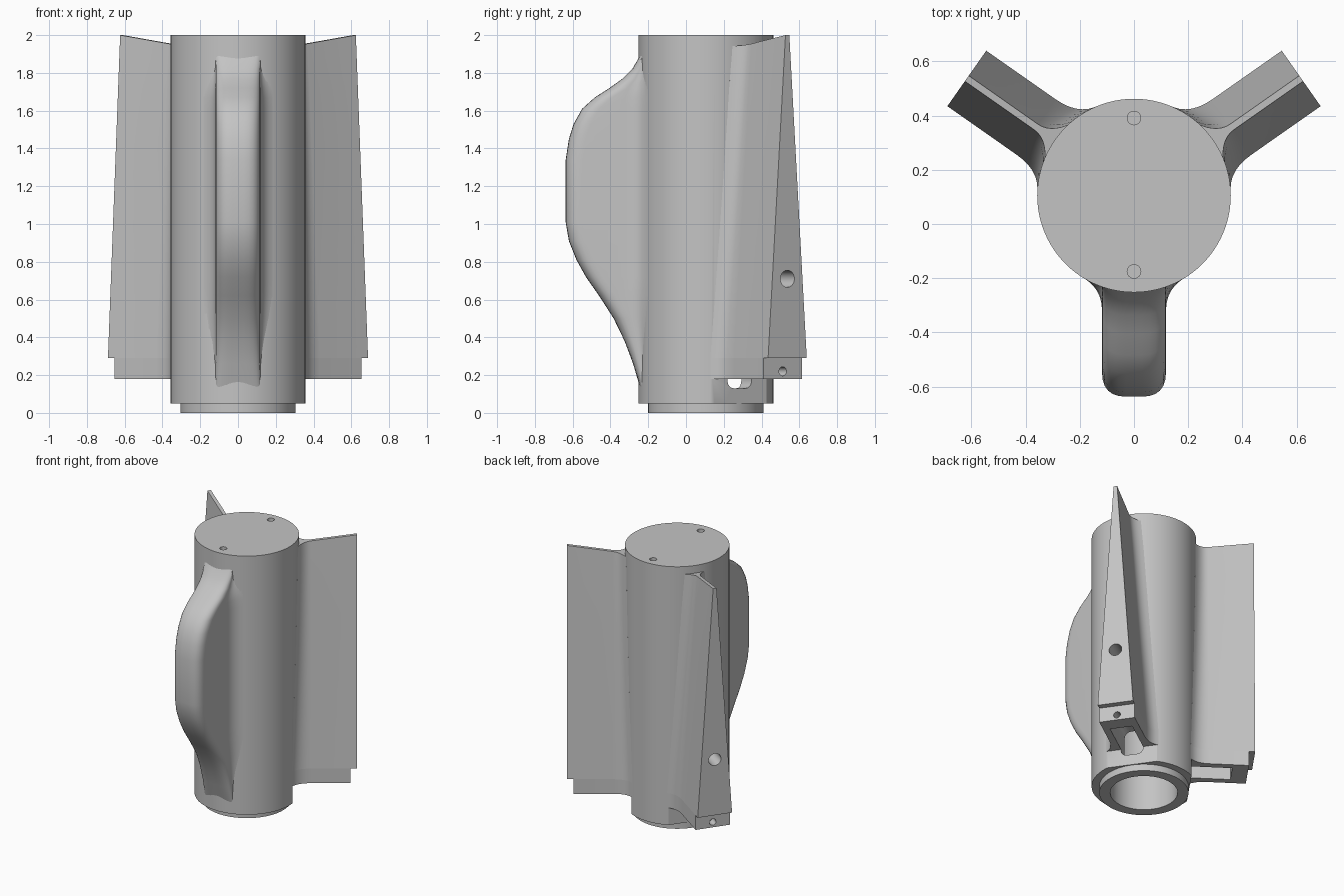
import bpy, bmesh
from math import sin, cos, pi, sqrt, radians
from mathutils import Vector

if "Cube" in bpy.data.objects:
    bpy.data.objects.remove(bpy.data.objects["Cube"])

grey = bpy.data.materials.new("light grey")
grey.use_nodes = True
grey.diffuse_color = (0.55, 0.55, 0.55, 1)
grey.node_tree.nodes["Principled BSDF"].inputs["Base Color"].default_value = (0.55, 0.55, 0.55, 1)

AXIS_Y, RADIUS, BORE, TOP = 0.105, 0.357, 0.23, 2.0
ANGLE = radians(35)
parts = []


def loft(name, rings):
    """Skin a list of equal-length point rings and cap both ends."""
    bm = bmesh.new()
    rows = [[bm.verts.new(p) for p in ring] for ring in rings]
    n = len(rows[0])
    for a, b in zip(rows, rows[1:]):
        for i in range(n):
            j = (i + 1) % n
            bm.faces.new((a[i], a[j], b[j], b[i]))
    bm.faces.new(rows[0])
    bm.faces.new(rows[-1])
    bmesh.ops.recalc_face_normals(bm, faces=bm.faces)
    mesh = bpy.data.meshes.new(name)
    bm.to_mesh(mesh)
    bm.free()
    mesh.materials.append(grey)
    obj = bpy.data.objects.new(name, mesh)
    bpy.context.collection.objects.link(obj)
    return obj


def cut(obj, cutters):
    for cutter in cutters:
        mod = obj.modifiers.new("cut", 'BOOLEAN')
        mod.operation, mod.solver, mod.object = 'DIFFERENCE', 'EXACT', cutter
    graph = bpy.context.evaluated_depsgraph_get()
    mesh = bpy.data.meshes.new_from_object(obj.evaluated_get(graph))
    obj.modifiers.clear()
    obj.data = mesh


def circle(radius, z, x=0, y=AXIS_Y, n=96):
    return [(x + radius * cos(2 * pi * i / n), y + radius * sin(2 * pi * i / n), z) for i in range(n)]


def curve(a, b, c, steps=6):
    """Quadratic curve from a to c, pulled towards b."""
    a, b, c = Vector(a), Vector(b), Vector(c)
    ts = [i / steps for i in range(steps + 1)]
    return [a * (1 - t) ** 2 + b * 2 * t * (1 - t) + c * t * t for t in ts]


def placer(side):
    """Map radial, sideways and height distances of a wing into the model."""
    def place(r, t, z):
        return (side * (r * cos(ANGLE) - t * sin(ANGLE)),
                AXIS_Y + r * sin(ANGLE) + t * cos(ANGLE), z)
    return place


def wing_section(half, outer):
    """Wing outline with curved roots, as (radial, sideways) points."""
    t = half + 0.06
    root = sqrt(RADIUS ** 2 - t ** 2)
    side = [Vector((0.27, t - 0.02))]
    side += curve((root, t), (root + 0.04, half), (0.44, half)) + [Vector((outer, half))]
    return side + [Vector((p.x, -p.y)) for p in reversed(side)]


def rounded_slot(half_w, z0, z1, r):
    pts = []
    for k, (cx, cz) in enumerate(((1, 1), (-1, 1), (-1, 0), (1, 0))):
        x = cx * (half_w - r)
        z = z1 - r if cz else z0 + r
        for i in range(5):
            a = (k + i / 4) * pi / 2
            pts.append((x + r * cos(a), z + r * sin(a)))
    return pts


# Hollow cylindrical body with a stepped lip underneath
body = loft("body", [circle(r, z) for r, z in (
    (BORE, 1.8), (BORE, 0), (0.305, 0), (0.305, 0.05), (RADIUS, 0.05), (RADIUS, TOP))])
parts.append(body)
body_cutters = [loft("screw_hole_cutter", [circle(0.025, z, 0, y, 24) for z in (1.94, 2.05)])
                for y in (AXIS_Y + 0.286, AXIS_Y - 0.28)]
cutters = list(body_cutters)

# Tapered wings, each with a foot, a pocket and two end holes
for side, label in ((1, "left"), (-1, "right")):
    place = placer(side)
    rings = []
    for i in range(7):
        f = i / 6
        z = 0.29 + f * (TOP - 0.29)
        section = wing_section(0.125 - 0.1125 * f, 0.753)
        slope = 0.145 if i == 6 else 0
        rings.append([place(p.x, p.y, z - slope * (0.753 - p.x)) for p in section])
    fin = loft(label + "_wing", rings)
    foot = loft(label + "_wing_foot", [[place(p.x, p.y, z) for p in wing_section(0.125, 0.71)]
                                       for z in (0.18, 0.29)])

    slot = loft("pocket_cutter", [[place(r, t, z) for t, z in rounded_slot(0.078, 0.13, 0.36, 0.04)]
                                  for r in (0.1, 0.6)])
    flat = loft("flat_cutter", [[place(r, t, z) for r, t in ((0.311, -0.3), (0.6, -0.3), (0.6, 0.3), (0.311, 0.3))]
                                for z in (0.0, 0.18)])

    def end_hole(radius, z, start):
        ring = circle(radius, 0, 0, 0, 32)
        return loft("hole_cutter", [[place(r, x, z + y) for x, y, _ in ring] for r in (start, 0.8)])

    large, small = end_hole(0.045, 0.71, 0.53), end_hole(0.024, 0.22, 0.64)
    cut(fin, [slot, large])
    cut(foot, [slot, small])
    body_cutters += [slot, flat]
    cutters += [slot, flat, large, small]
    parts += [fin, foot]

cut(body, body_cutters)
for c in cutters:
    bpy.data.objects.remove(c)

# Solid curved front grip, flared where it meets the body
outline = ((1.93, -0.215), (1.88, -0.25), (1.82, -0.285), (1.77, -0.335), (1.72, -0.405),
           (1.67, -0.483), (1.61, -0.55), (1.53, -0.595), (1.45, -0.62), (1.34, -0.637),
           (1.01, -0.637), (0.91, -0.62), (0.81, -0.58), (0.72, -0.53), (0.62, -0.46),
           (0.5, -0.383), (0.38, -0.325), (0.26, -0.28), (0.15, -0.248), (0.06, -0.215))
rings = []
for z, front in outline:
    depth = -0.2 - front
    root = -0.2 - min(0.12, depth / 2)
    corner = front + min(0.09, depth / 2 - 0.002)
    half = [Vector((0.17, -0.16))]
    half += curve((0.185, -0.2), (0.118, -0.2 - 0.33 * (-0.2 - root)), (0.118, root))
    half += curve((0.118, corner), (0.118, front), (0.03, front))
    rings.append([(p.x, p.y, z) for p in half] + [(-p.x, p.y, z) for p in reversed(half)])
parts.append(loft("front_grip", rings))

# Smooth curved surfaces while keeping the hard edges
bpy.ops.object.select_all(action='DESELECT')
for part in parts:
    part.select_set(True)
bpy.context.view_layer.objects.active = body
bpy.ops.object.shade_smooth_by_angle(angle=radians(30))
